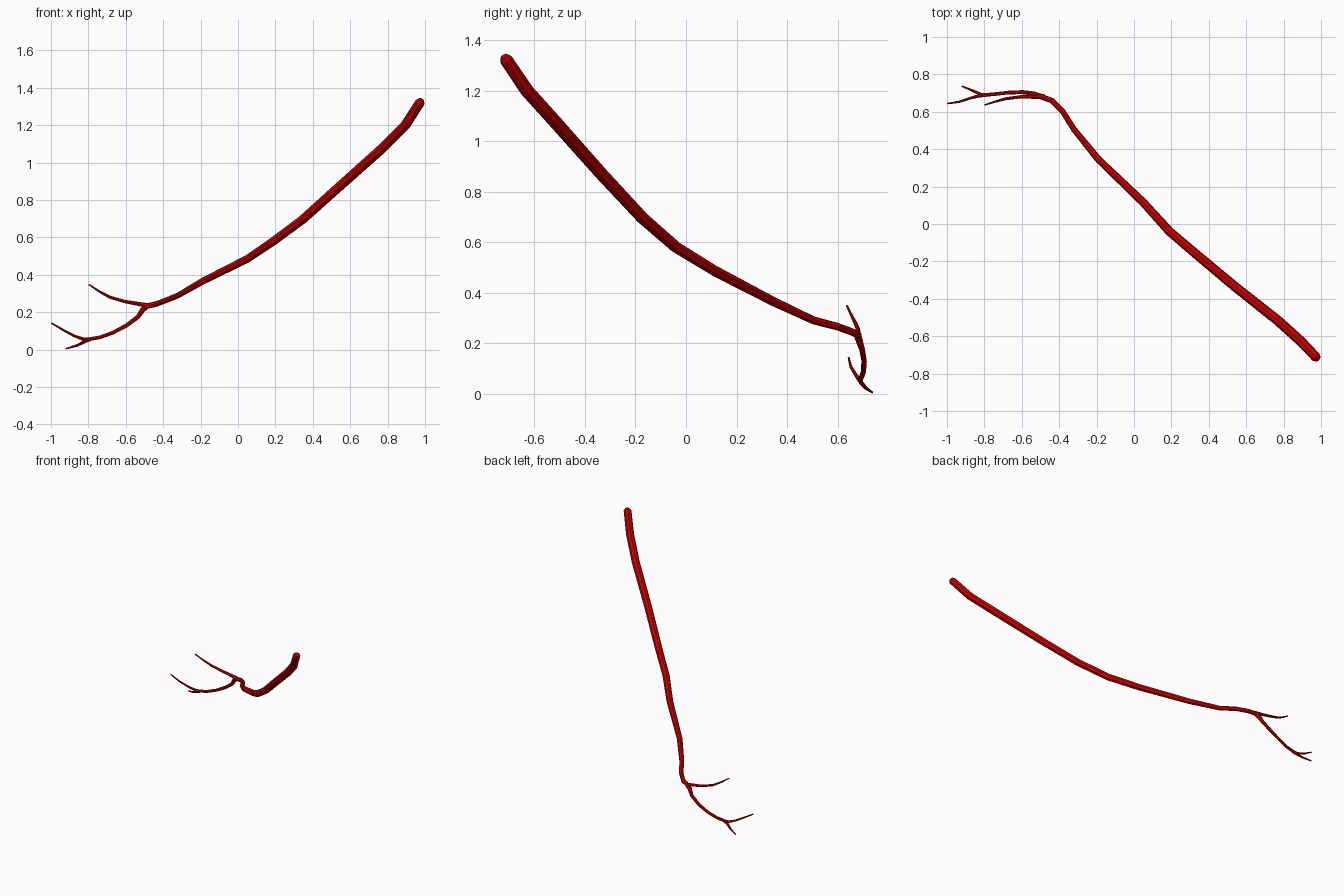
import bpy, bmesh, math
from mathutils import Vector

SIDES = 8
red = bpy.data.materials.new("blood_red")
red.diffuse_color = (0.52, 0.0, 0.0, 1)


def tube(name, path):
    """Sweep a tapering faceted ring along points (x, y, z, radius)."""
    pts = [Vector(p[:3]) for p in path]
    bm = bmesh.new()
    rings, up = [], Vector((0, 0, 1))
    for i, p in enumerate(pts):
        t = (pts[min(i + 1, len(pts) - 1)] - pts[max(i - 1, 0)]).normalized()
        up = (up - t * up.dot(t)).normalized()
        side = t.cross(up)
        r = path[i][3]
        rings.append([bm.verts.new(p + r * (up * math.cos(a) + side * math.sin(a)))
                      for a in (2 * math.pi * k / SIDES for k in range(SIDES))])
    for a, b in zip(rings, rings[1:]):
        for k in range(SIDES):
            n = (k + 1) % SIDES
            bm.faces.new((a[k], a[n], b[n], b[k]))
    bm.faces.new(rings[0])
    bm.faces.new(rings[-1])
    bmesh.ops.recalc_face_normals(bm, faces=bm.faces)
    me = bpy.data.meshes.new(name)
    bm.to_mesh(me)
    bm.free()
    me.materials.append(red)
    bpy.context.collection.objects.link(bpy.data.objects.new(name, me))


# thick main stem, from the rounded upper end down to the fork
tube("main_vessel", [
    (.982, -.721, 1.336, .015), (.974, -.713, 1.323, .026),
    (.895, -.63, 1.20, .027), (.77, -.517, 1.075, .027),
    (.54, -.335, .87, .026), (.345, -.172, .695, .025), (.19, -.04, .58, .024),
    (.05, .115, .485, .022), (-.19, .345, .365, .019), (-.32, .505, .29, .016),
    (-.38, .60, .265, .015), (-.44, .66, .243, .015), (-.50, .682, .23, .015)])

# upper thin branch
tube("upper_branch", [
    (-.48, .68, .233, .015), (-.525, .68, .243, .011), (-.605, .68, .257, .009),
    (-.685, .67, .28, .008), (-.74, .655, .31, .006), (-.797, .637, .348, .004)])

# lower branch, dropping from the fork
tube("lower_branch", [
    (-.485, .678, .235, .016), (-.51, .685, .213, .015), (-.535, .697, .175, .012),
    (-.595, .705, .13, .011), (-.67, .703, .09, .010), (-.74, .695, .065, .010),
    (-.815, .688, .053, .010)])

# two twigs at the end of the lower branch
tube("long_twig", [
    (-.79, .69, .055, .010), (-.83, .685, .057, .009), (-.875, .673, .073, .007),
    (-.935, .653, .105, .006), (-.998, .644, .142, .004)])
tube("short_twig", [
    (-.79, .69, .055, .010), (-.82, .693, .043, .009), (-.86, .712, .022, .007),
    (-.92, .737, .005, .004)])
